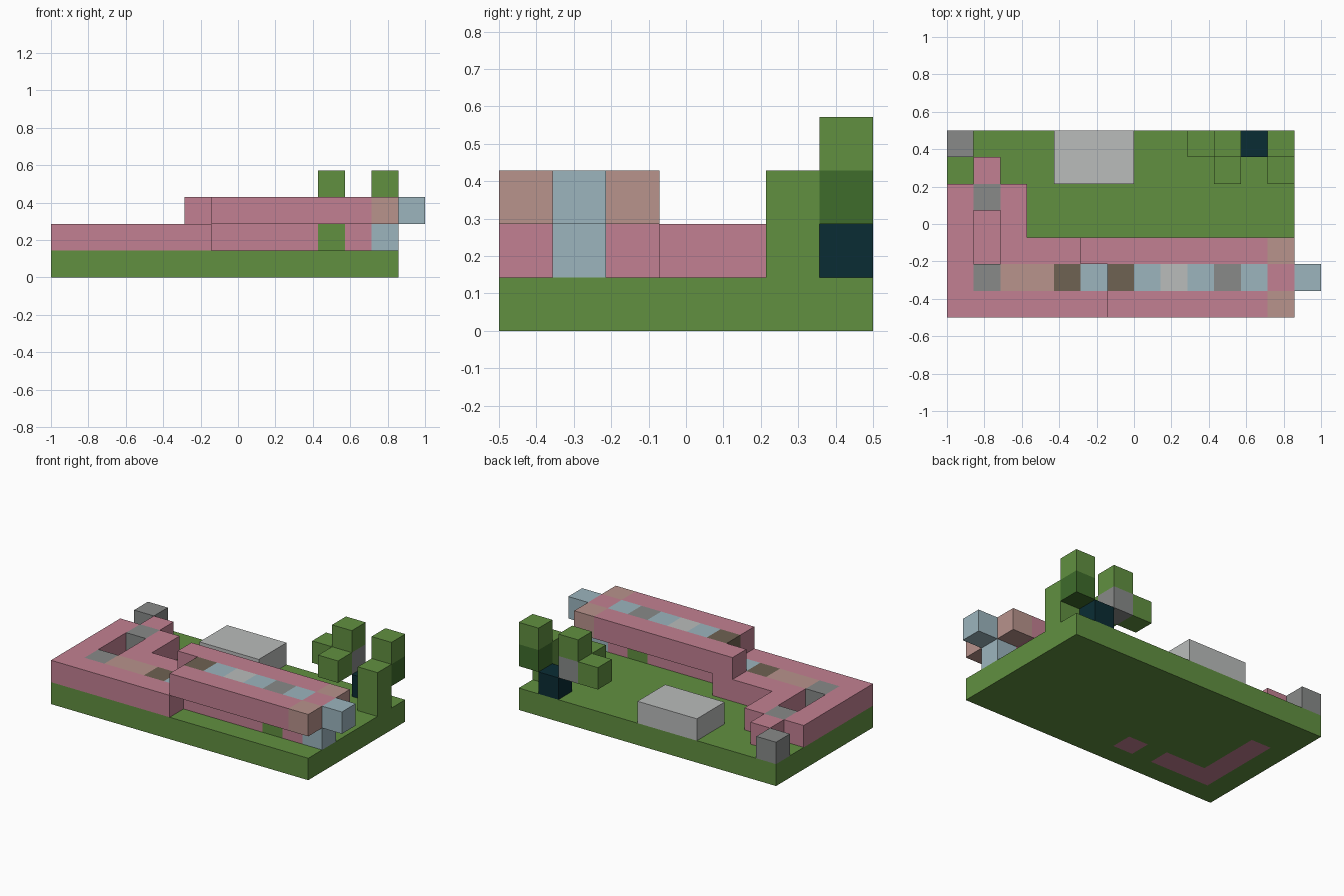
import bpy
import bmesh
from mathutils import Vector

if "Cube" in bpy.data.objects:
    bpy.data.objects.remove(bpy.data.objects["Cube"])

UNIT = 1 / 7                     # edge of one block
ORIGIN = Vector((-1, -0.5, 0))   # lowest corner of the block grid


def linear(c):
    return c / 12.92 if c <= 0.04045 else ((c + 0.055) / 1.055) ** 2.4


def make_material(name, code):
    rgb = [linear(v / 255) for v in bytes.fromhex(code)]
    mat = bpy.data.materials.new(name)
    mat.use_nodes = True
    mat.diffuse_color = (*rgb, 1)
    bsdf = mat.node_tree.nodes["Principled BSDF"]
    bsdf.inputs["Base Color"].default_value = (*rgb, 1)
    bsdf.inputs["Roughness"].default_value = 0.9
    return mat


MATERIALS = {name: make_material(name, code) for name, code in {
    "grass green": "619040",
    "dark green": "3E6C2B",
    "pink": "C28092",
    "tan": "B8938C",
    "pale blue": "9CB5BE",
    "grey": "888A89",
    "light grey": "BABCBB",
    "brown": "6F6252",
    "navy": "0A2C34",
}.items()}


def build(name, *boxes):
    """Fill grid boxes (colour, x range, y range, z range) and skin the outside.
    Later boxes repaint earlier ones; the colour None carves blocks away."""
    cells = {}
    for colour, xs, ys, zs in boxes:
        for x in range(*xs):
            for y in range(*ys):
                for z in range(*zs):
                    cells[x, y, z] = colour
    cells = {c: colour for c, colour in cells.items() if colour}
    colours = sorted(set(cells.values()))
    bm = bmesh.new()
    corners = {}

    def corner(p):
        key = tuple(p)
        if key not in corners:
            corners[key] = bm.verts.new(ORIGIN + Vector(p) * UNIT)
        return corners[key]

    for cell, colour in cells.items():
        for axis in range(3):
            for side in (0, 1):
                near = list(cell)
                near[axis] += 2 * side - 1
                if tuple(near) in cells:
                    continue
                u, v = (axis + 1) % 3, (axis + 2) % 3
                loop = []
                for du, dv in ((0, 0), (1, 0), (1, 1), (0, 1)):
                    p = list(cell)
                    p[axis] += side
                    p[u] += du
                    p[v] += dv
                    loop.append(corner(p))
                face = bm.faces.new(loop if side else loop[::-1])
                face.material_index = colours.index(colour)

    mesh = bpy.data.meshes.new(name)
    bm.to_mesh(mesh)
    bm.free()
    for colour in colours:
        mesh.materials.append(MATERIALS[colour])
    obj = bpy.data.objects.new(name, mesh)
    bpy.context.collection.objects.link(obj)
    return obj


def row(colours, start, y, z):
    """One block per colour, running along x."""
    return [(c, (start + i, start + i + 1), (y, y + 1), (z, z + 1))
            for i, c in enumerate(colours)]


GROUND, LOW, MID, TOP = (0, 1), (1, 2), (2, 3), (3, 4)

# Ground slab, with pink blocks sunk through it
build("ground_slab",
      ("grass green", (0, 13), (0, 7), GROUND),
      ("pink", (1, 4), (1, 2), GROUND),
      ("pink", (1, 2), (1, 5), GROUND),
      ("pink", (5, 6), (1, 2), GROUND))

# Lower body: wide rear with a pit, and a narrow keel under the upper body
build("lower_body",
      ("pink", (0, 6), (0, 3), LOW),
      ("pink", (0, 3), (3, 5), LOW),
      ("pink", (1, 2), (5, 6), LOW),
      (None, (1, 2), (2, 4), LOW),
      ("grey", (1, 2), (4, 5), LOW),
      ("pink", (6, 13), (1, 2), LOW),
      *row(["grey", "tan", "tan", "brown", "pale blue"], 1, 1, 1),
      *row(["grass green", "pink", "pale blue"], 10, 1, 1))

# Upper body: overhanging bar with a coloured spine and tan front corners
build("upper_body",
      ("pink", (6, 13), (0, 3), MID),
      ("pink", (5, 6), (2, 3), MID),
      *row(["brown", "pale blue", "light grey", "pale blue", "grey", "pale blue"], 6, 1, 2),
      ("tan", (12, 13), (0, 1), MID),
      ("tan", (12, 13), (2, 3), MID))
build("nose_block", ("pale blue", (13, 14), (1, 2), MID))

# Stones
build("corner_stone", ("grey", (0, 1), (6, 7), LOW))
build("flat_stone", ("light grey", (4, 7), (5, 7), LOW))

# Plant at the back corner: trunk, crown and branching blocks
build("plant_trunk", ("grass green", (12, 13), (5, 6), (1, 3)))
build("plant_crown",
      ("dark green", (12, 13), (6, 7), MID),
      ("grass green", (12, 13), (6, 7), TOP))
build("plant_root", ("navy", (11, 12), (6, 7), LOW))
build("plant_branch",
      ("grey", (10, 11), (6, 7), MID),
      ("grass green", (10, 11), (6, 7), TOP),
      ("grass green", (9, 10), (6, 7), MID),
      ("grass green", (10, 11), (5, 6), MID))
